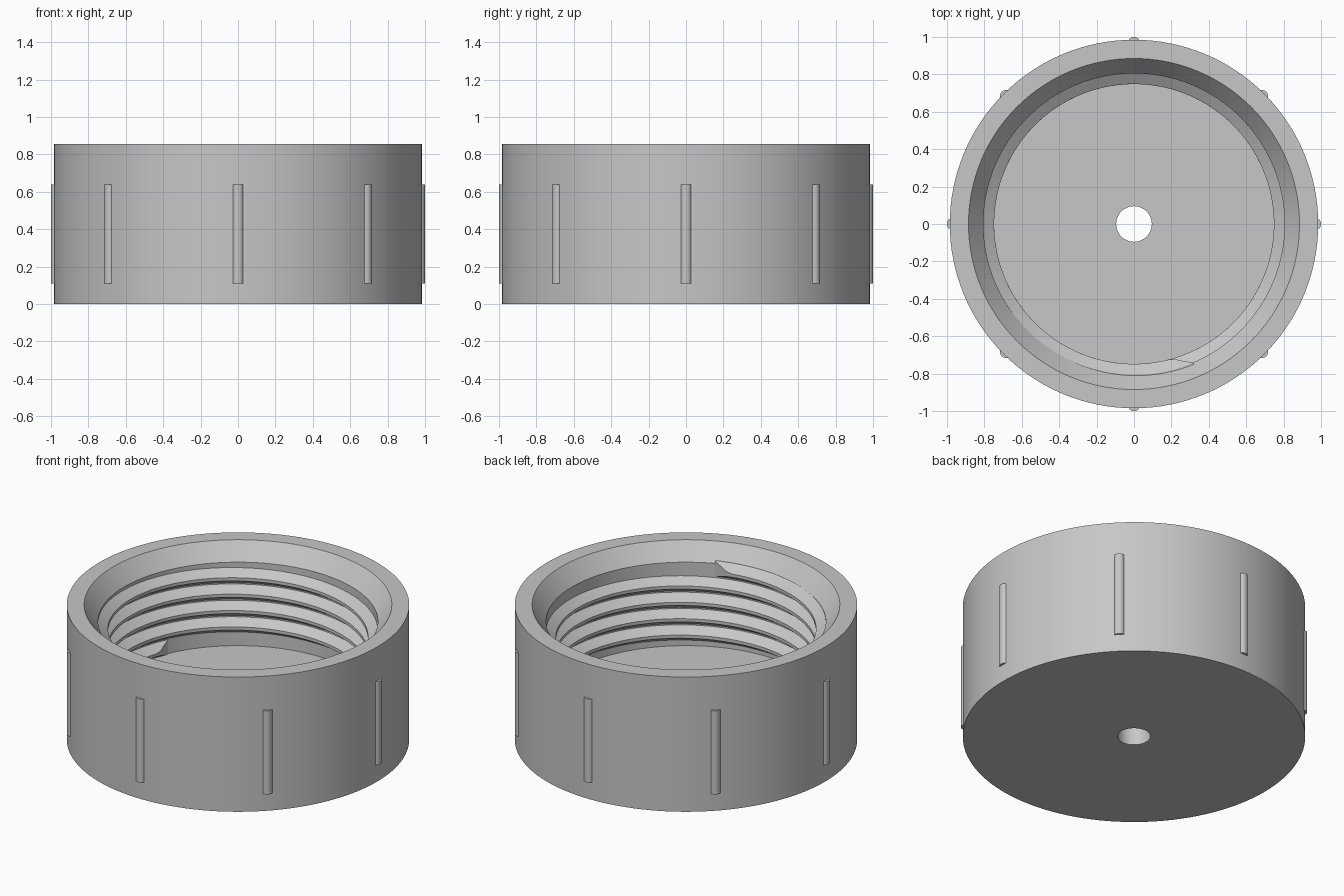
import bpy, bmesh
from math import cos, sin, pi, radians

old = bpy.data.objects.get("Cube")
if old:
    bpy.data.objects.remove(old, do_unlink=True)

GREY = (0.57, 0.57, 0.57, 1.0)
mat = bpy.data.materials.new("plain grey plastic")
mat.use_nodes = True
mat.diffuse_color = GREY
mat.node_tree.nodes["Principled BSDF"].inputs["Base Color"].default_value = GREY


def make_object(name, bm):
    """Turn a bmesh into a smooth-shaded object with sharp creases."""
    bmesh.ops.recalc_face_normals(bm, faces=bm.faces[:])
    mesh = bpy.data.meshes.new(name)
    bm.to_mesh(mesh)
    bm.free()
    mesh.materials.append(mat)
    obj = bpy.data.objects.new(name, mesh)
    bpy.context.collection.objects.link(obj)
    bpy.ops.object.select_all(action='DESELECT')
    obj.select_set(True)
    bpy.context.view_layer.objects.active = obj
    bpy.ops.object.shade_smooth_by_angle(angle=radians(25))
    return obj


def skin(bm, rings, closed):
    """Join successive closed cross-sections with quads."""
    count = len(rings)
    for i in range(count if closed else count - 1):
        a, b = rings[i], rings[(i + 1) % count]
        for j in range(len(a)):
            k = (j + 1) % len(a)
            bm.faces.new((a[j], a[k], b[k], b[j]))
    if not closed:
        bm.faces.new(rings[0])
        bm.faces.new(rings[-1])


def section(bm, profile, angle, lift=0.0):
    """Place an (r, z) profile at an angle around the axis."""
    return [bm.verts.new((r * cos(angle), r * sin(angle), z + lift))
            for r, z in profile]


# Cap body: floor with a centre hole, wall and chamfered mouth
HEIGHT, FLOOR, OUTER, BORE, HOLE = 0.855, 0.22, 0.985, 0.805, 0.095
body_profile = [(HOLE, 0), (OUTER, 0), (OUTER, HEIGHT), (0.885, HEIGHT),
                (BORE, 0.75), (BORE, FLOOR), (HOLE, FLOOR)]
SIDES = 128
bm = bmesh.new()
skin(bm, [section(bm, body_profile, 2 * pi * i / SIDES) for i in range(SIDES)], True)
make_object("cap_body", bm)

# Internal screw thread: trapezoid swept up a right-hand helix, tapered ends
CREST, PITCH, START_Z = 0.748, 0.104, 0.26
start, sweep, taper = radians(155), radians(4 * 360 + 138), radians(7)
steps = 528
bm = bmesh.new()
rings = []
for i in range(steps + 1):
    turn = sweep * i / steps
    depth = min(1.0, max(0.02, min(turn, sweep - turn) / taper))
    tip = BORE - (BORE - CREST) * depth
    half = 0.048 - 0.038 * depth
    profile = [(BORE + 0.01, -0.048), (BORE, -0.048), (tip, -half),
               (tip, half), (BORE, 0.048), (BORE + 0.01, 0.048)]
    rings.append(section(bm, profile, start + turn, START_Z + PITCH * turn / (2 * pi)))
skin(bm, rings, False)
make_object("screw_thread", bm)

# Eight rounded grip ribs around the outside
RIB_R, RIB_LOW, RIB_HIGH = 0.032, 0.11, 0.64
for n in range(8):
    bm = bmesh.new()
    bmesh.ops.create_cone(bm, cap_ends=True, segments=24, radius1=RIB_R,
                          radius2=RIB_R, depth=RIB_HIGH - RIB_LOW)
    angle, reach = n * pi / 4, 1.0 - RIB_R
    bmesh.ops.translate(bm, verts=bm.verts[:], vec=(
        reach * cos(angle), reach * sin(angle), (RIB_LOW + RIB_HIGH) / 2))
    make_object(f"grip_rib_{n + 1}", bm)
